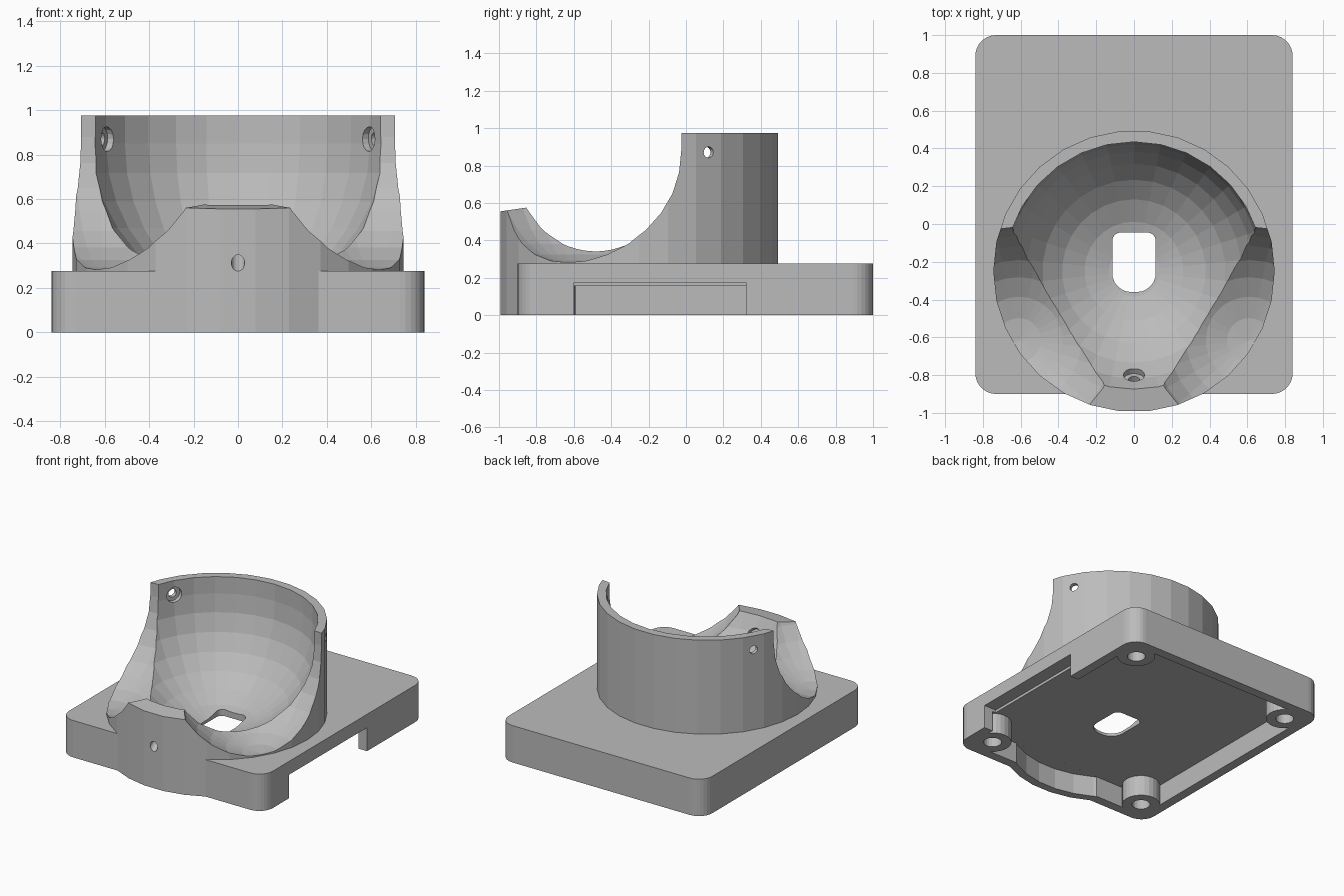
import bpy, bmesh, math
from mathutils import Vector

if "Cube" in bpy.data.objects:
    bpy.data.objects.remove(bpy.data.objects["Cube"])

grey = bpy.data.materials.new("light grey plastic")
grey.diffuse_color = (0.5, 0.5, 0.5, 1)
grey.use_nodes = True
grey.node_tree.nodes["Principled BSDF"].inputs["Base Color"].default_value = grey.diffuse_color


def make(name, bm):
    mesh = bpy.data.meshes.new(name)
    bmesh.ops.recalc_face_normals(bm, faces=bm.faces)
    bm.to_mesh(mesh)
    bm.free()
    obj = bpy.data.objects.new(name, mesh)
    bpy.context.collection.objects.link(obj)
    mesh.materials.append(grey)
    return obj


def prism(name, outline, z0, z1):
    bm = bmesh.new()
    face = bm.faces.new([bm.verts.new((x, y, z0)) for x, y in outline])
    ext = bmesh.ops.extrude_face_region(bm, geom=[face])
    verts = [v for v in ext["geom"] if isinstance(v, bmesh.types.BMVert)]
    bmesh.ops.translate(bm, vec=(0, 0, z1 - z0), verts=verts)
    return make(name, bm)


def circle(cx, cy, r, n=30):
    return [(cx + r * math.cos(2 * math.pi * i / n), cy + r * math.sin(2 * math.pi * i / n))
            for i in range(n)]


def rounded(x, y0, y1, r_front, r_back, n=7):
    """Rectangle from -x to x with separate front and back corner radii."""
    pts = []
    for k, (sx, y, r) in enumerate([(1, y1, r_back), (-1, y1, r_back),
                                    (-1, y0, r_front), (1, y0, r_front)]):
        cx, cy = sx * (x - r), y - r if k < 2 else y + r
        for i in range(n + 1):
            a = math.pi / 2 * (k + i / n)
            pts.append((cx + r * math.cos(a), cy + r * math.sin(a)))
    return pts


def ball(name, centre, r, stretch_up=0.0):
    bm = bmesh.new()
    bmesh.ops.create_uvsphere(bm, u_segments=30, v_segments=16, radius=r)
    for v in bm.verts:
        if v.co.z > 0.01 and stretch_up:      # straight sides above the equator
            d = Vector((v.co.x, v.co.y, 0))
            if d.length > 0.01:
                v.co.x, v.co.y = d.normalized().xy * r
            v.co.z += stretch_up
    bmesh.ops.translate(bm, vec=centre, verts=bm.verts)
    return make(name, bm)


def rod(name, start, direction, r, length, n=16):
    bm = bmesh.new()
    bmesh.ops.create_cone(bm, cap_ends=True, segments=n, radius1=r, radius2=r, depth=length)
    bmesh.ops.translate(bm, vec=(0, 0, length / 2), verts=bm.verts)
    rot = direction.to_track_quat('Z', 'Y').to_matrix()
    bmesh.ops.rotate(bm, matrix=rot, verts=bm.verts)
    bmesh.ops.translate(bm, vec=start, verts=bm.verts)
    return make(name, bm)


def combine(obj, other, op):
    mod = obj.modifiers.new(op.lower(), 'BOOLEAN')
    mod.operation, mod.object, mod.solver = op, other, 'EXACT'
    bpy.context.view_layer.objects.active = obj
    bpy.ops.object.modifier_apply(modifier=mod.name)
    bpy.data.objects.remove(other)


def cut(obj, tool):
    combine(obj, tool, 'DIFFERENCE')


def add(obj, part):
    combine(obj, part, 'UNION')


CY, CZ, R = -0.25, 0.85, 0.685      # socket centre and radius

# Base plate with the round socket housing
body = prism("socket_housing", rounded(0.84, -0.9, 1.0, 0.11, 0.11), 0, 0.275)
add(body, prism("cup", circle(0, CY, 0.745), 0, 0.975))

# Hollow underside
cut(body, prism("hollow", rounded(0.77, -0.83, 0.93, 0.06, 0.06), -0.1, 0.155))
cut(body, prism("round_hollow", circle(0, CY, 0.685), -0.1, 0.1549))

# Spherical socket
cut(body, ball("socket", (0, CY, CZ), R, 0.3))

# Finger scoops on both sides
for s in (-1, 1):
    cut(body, ball("scoop", (s * 0.61, -0.615, 0.88), 0.6, 0.3))

# Sloped top of the front tab
bm = bmesh.new()
bmesh.ops.create_cube(bm, size=1)
for v in bm.verts:
    front = v.co.y < 0
    top = v.co.z > 0
    v.co = (v.co.x * 1.0, -1.1 if front else -0.5,
            1.3 if top else (0.54 if front else 0.625))
cut(body, make("tab_trim", bm))

# Sensor window through the floor
cut(body, prism("window", rounded(0.115, -0.36, -0.045, 0.1, 0.045), 0.05, 0.5))

# Opening in the right side wall
cut(body, prism("side_opening", [(0.74, -0.6), (0.95, -0.6), (0.95, 0.32), (0.74, 0.32)],
                -0.1, 0.175))

# Corner screw posts with blind holes
for x in (-0.667, 0.667):
    for y in (-0.72, 0.82):
        add(body, prism("post", circle(x, y, 0.13, 24), 0, 0.2))
        cut(body, prism("screw_hole", circle(x, y, 0.062, 20), -0.1, 0.18))

# Three bearing seats with pin holes
for angle, tilt in ((30, 1), (150, 1), (270, -36)):
    a, t = math.radians(angle), math.radians(tilt)
    d = Vector((math.cos(a) * math.cos(t), math.sin(a) * math.cos(t), math.sin(t)))
    c = Vector((0, CY, CZ + (0.008 if tilt > 0 else 0)))
    cut(body, rod("seat", c + d * 0.5, d, 0.056, R + 0.025 - 0.5))
    cut(body, rod("pin_hole", c + d * 0.5, d, 0.03, 0.6))

for p in body.data.polygons:
    p.use_smooth = False
    p.material_index = 0
